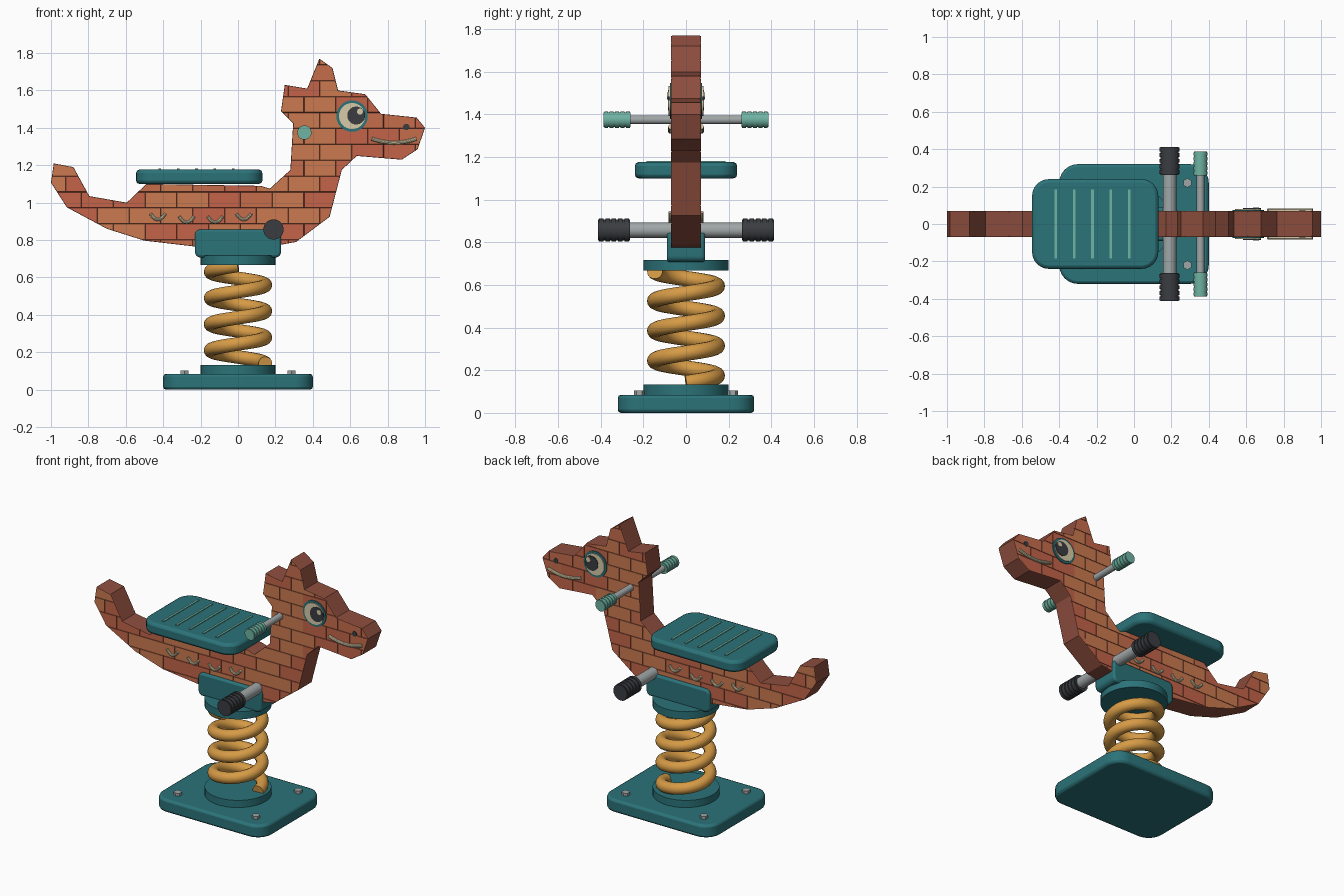
import bpy, bmesh, math, random
from mathutils import Matrix, Vector

if "Cube" in bpy.data.objects:
    bpy.data.objects.remove(bpy.data.objects["Cube"], do_unlink=True)
random.seed(4)


def material(name, hexcode):
    srgb = [int(hexcode[i:i + 2], 16) / 255 for i in (0, 2, 4)]
    lin = [c / 12.92 if c <= 0.04045 else ((c + 0.055) / 1.055) ** 2.4 for c in srgb]
    m = bpy.data.materials.new(name)
    m.use_nodes = True
    m.diffuse_color = (*lin, 1)
    m.node_tree.nodes["Principled BSDF"].inputs["Base Color"].default_value = (*lin, 1)
    return m


BRICK_RED = material("brick red", "C4644A")
BRICK_ORANGE = material("brick orange", "CC7A50")
BRICK_MID = material("brick terracotta", "C66D4C")
MORTAR = material("dark brick edge", "8E4E3E")
TEAL = material("teal", "2B7379")
MINT = material("mint", "6FB3A2")
STEEL = material("steel grey", "A0A6A6")
RUBBER = material("black rubber", "3A3C40")
OCHRE = material("spring ochre", "D69B46")
CREAM = material("cream", "D8CBA8")


def finish(name, bm, mats, smooth=True, mirror=False, bevel=0):
    """Turn a bmesh into an object with its modifiers and shading."""
    mesh = bpy.data.meshes.new(name)
    bm.to_mesh(mesh)
    bm.free()
    for m in mats:
        mesh.materials.append(m)
    ob = bpy.data.objects.new(name, mesh)
    bpy.context.collection.objects.link(ob)
    if bevel:
        mod = ob.modifiers.new("Soft edges", 'BEVEL')
        mod.width, mod.segments = bevel, 2
        mod.limit_method, mod.angle_limit = 'ANGLE', math.radians(40)
    if mirror:
        mod = ob.modifiers.new("Other side", 'MIRROR')
        mod.use_axis = (False, True, False)
        mod.use_clip = False
    if smooth:
        bpy.ops.object.select_all(action='DESELECT')
        ob.select_set(True)
        bpy.context.view_layer.objects.active = ob
        bpy.ops.object.shade_smooth_by_angle(angle=math.radians(35))
    return ob


def add_cylinder(bm, center, radius, depth, along_y=False, sides=32):
    rot = Matrix.Rotation(math.pi / 2, 4, 'X') if along_y else Matrix()
    bmesh.ops.create_cone(bm, cap_ends=True, segments=sides, radius1=radius, radius2=radius,
                          depth=depth, matrix=Matrix.Translation(center) @ rot)


def cylinder(name, center, radius, depth, mat, along_y=False, mirror=False, sides=32, bevel=0):
    bm = bmesh.new()
    add_cylinder(bm, center, radius, depth, along_y, sides)
    return finish(name, bm, [mat], mirror=mirror, bevel=bevel)


def rounded_box(name, low, high, corner, mat, bevel, corner_axis=2):
    """Box with large rounded corners around one axis and softened rims."""
    bm = bmesh.new()
    low, high = Vector(low), Vector(high)
    bmesh.ops.create_cube(bm, size=1, matrix=Matrix.Translation((low + high) / 2)
                          @ Matrix.Diagonal((*(high - low), 1)))
    edges = [e for e in bm.edges
             if abs((e.verts[0].co - e.verts[1].co).normalized()[corner_axis]) > 0.9]
    bmesh.ops.bevel(bm, geom=edges, offset=corner, segments=6, profile=0.5, affect='EDGES')
    return finish(name, bm, [mat], bevel=bevel)


def tube(name, points, radius, mat, mirror=False, rings=10):
    """Round tube swept along a path."""
    bm = bmesh.new()
    pts = [Vector(p) for p in points]
    loops = []
    for i, p in enumerate(pts):
        t = (pts[min(i + 1, len(pts) - 1)] - pts[max(i - 1, 0)]).normalized()
        side = t.cross(Vector((0, 0, 1))).normalized()
        up = side.cross(t)
        angles = [2 * math.pi * k / rings for k in range(rings)]
        loops.append([bm.verts.new(p + radius * (math.cos(a) * side + math.sin(a) * up))
                      for a in angles])
    for a, b in zip(loops, loops[1:]):
        for k in range(rings):
            n = (k + 1) % rings
            bm.faces.new((a[k], a[n], b[n], b[k]))
    bm.faces.new(loops[0])
    bm.faces.new(loops[-1])
    bmesh.ops.recalc_face_normals(bm, faces=bm.faces[:])
    return finish(name, bm, [mat], mirror=mirror)


# Side profile of the animal (x, z), from the tail tip over the back and head
PROFILE = [(-.985, 1.21), (-.88, 1.19), (-.795, 1.035), (-.595, 1.0), (-.49, 1.10),
           (.12, 1.09), (.17, 1.075), (.28, 1.175), (.295, 1.425), (.23, 1.49),
           (.25, 1.63), (.37, 1.61), (.435, 1.77), (.505, 1.72), (.535, 1.6),
           (.68, 1.58), (.765, 1.475), (.955, 1.455), (1.0, 1.4), (.96, 1.285),
           (.875, 1.23), (.635, 1.25), (.555, 1.175), (.49, .925), (.31, .79),
           (.2, .77), (-.225, .765), (-.5, .797), (-.7, .86), (-.915, .975), (-1.0, 1.107)]
CORE_Y = 0.064


def profile_face(bm, y):
    face = bm.faces.new([bm.verts.new((x, y, z)) for x, z in reversed(PROFILE)])
    bm.normal_update()
    if face.normal.y > 0:
        face.normal_flip()
    return face


# Body core, showing as the dark rim
bm = bmesh.new()
face = profile_face(bm, -CORE_Y)
out = bmesh.ops.extrude_face_region(bm, geom=[face], use_keep_orig=True)
bmesh.ops.translate(bm, vec=(0, 2 * CORE_Y, 0),
                    verts=[g for g in out["geom"] if isinstance(g, bmesh.types.BMVert)])
bmesh.ops.recalc_face_normals(bm, faces=bm.faces[:])
finish("body_core", bm, [MORTAR], smooth=False)

# Brick facing: rows, then staggered joints, then raised bricks
ROW, BRICK, Z0 = 0.085, 0.17, 0.632
bm = bmesh.new()
profile_face(bm, -CORE_Y)
for k in range(1, 15):
    bmesh.ops.bisect_plane(bm, geom=bm.verts[:] + bm.edges[:] + bm.faces[:], dist=1e-4,
                           plane_co=(0, 0, Z0 + k * ROW), plane_no=(0, 0, 1))
for row in range(15):
    for j in range(-7, 8):
        faces = [f for f in bm.faces
                 if int((f.calc_center_median().z - Z0) / ROW) == row]
        geom = faces + list({e for f in faces for e in f.edges}) \
            + list({v for f in faces for v in f.verts})
        bmesh.ops.bisect_plane(bm, geom=geom, dist=1e-4, plane_no=(1, 0, 0),
                               plane_co=(j * BRICK + (row % 2) * BRICK / 2 + 0.013, 0, 0))
bricks = bm.faces[:]
for f in bricks:
    f.material_index = random.choice((0, 0, 1, 1, 2))
joints = bmesh.ops.inset_individual(bm, faces=bricks, thickness=0.0015, depth=0.006,
                                    use_even_offset=True)
for f in joints["faces"]:
    f.material_index = 3
finish("brick_facing", bm, [BRICK_RED, BRICK_ORANGE, BRICK_MID, MORTAR],
       smooth=False, mirror=True)

# Ground plate, bolts and spring
rounded_box("base_plate", (-.4, -.32, 0), (.4, .32, .085), .1, TEAL, .015)
bm = bmesh.new()
for x in (-.285, .285):
    for y in (-.22, .22):
        add_cylinder(bm, (x, y, .092), .025, .024, sides=6)
finish("base_bolts", bm, [STEEL], smooth=False)
cylinder("lower_spring_cap", (0, 0, .105), .2, .055, TEAL, sides=48)
cylinder("upper_spring_cap", (0, 0, .692), .2, .05, TEAL, sides=48)
TURNS, STEPS = 3.75, 150
coil = []
for i in range(STEPS + 1):
    a = 2 * math.pi * TURNS * i / STEPS
    coil.append((.146 * math.cos(a), .146 * math.sin(a), .14 + .525 * i / STEPS))
tube("spring", coil, .037, OCHRE, rings=14)

# Mounting block and seat
rounded_box("mounting_block", (-.23, -.09, .707), (.23, .09, .857), .03, TEAL, .012, 1)
rounded_box("seat", (-.545, -.24, 1.1), (.13, .24, 1.177), .09, TEAL, .018)
bm = bmesh.new()
for i in range(5):
    bmesh.ops.create_cube(bm, size=1, matrix=Matrix.Translation((-.418 + i * .098, 0, 1.178))
                          @ Matrix.Diagonal((.014, .37, .008, 1)))
finish("seat_slats", bm, [MINT], smooth=False)


def bar_with_grips(name, x, z, rod, grip, inner, outer, mat):
    """Cross bar with a ribbed grip on each end."""
    cylinder(name + "_bar", (x, 0, z), rod, 2 * outer - .04, STEEL, along_y=True)
    bm = bmesh.new()
    length = outer - inner
    add_cylinder(bm, (x, (inner + outer) / 2, z), grip * .91, length, True)
    for i in range(5):
        y = inner + length * (i + .5) / 5
        add_cylinder(bm, (x, y, z), grip, length * .14, True)
    finish(name + "_grips", bm, [mat], mirror=True)


bar_with_grips("foot_rest", .19, .857, .036, .054, .263, .413, RUBBER)
bar_with_grips("handle", .355, 1.375, .021, .038, .26, .387, MINT)

# Eyes, stacked as thin discs, and nostrils
for name, x, z, r, y, mat in (("eye_rims", .61, 1.463, .084, .076, TEAL),
                              ("eye_whites", .61, 1.463, .07, .081, CREAM),
                              ("pupils", .632, 1.466, .048, .085, RUBBER),
                              ("eye_glints", .652, 1.487, .016, .088, CREAM),
                              ("nostrils", .9, 1.405, .017, .073, RUBBER)):
    cylinder(name, (x, y - .005, z), r, .01, mat, along_y=True, mirror=True)


# Curved mouth and belly scale marks
def arc(x, z, half, sag, tilt=0):
    pts = []
    for i in range(13):
        t = i / 6 - 1
        pts.append((x + t * half, .073, z - sag * (1 - t * t) + tilt * t))
    return pts


tube("mouth", arc(.835, 1.342, .12, .022), .011, CREAM, mirror=True)
for i in range(4):
    z = .942 if i in (0, 3) else .927
    tube(f"scale_mark_{i + 1}", arc(-.428 + i * .153, z, .04, .032), .009, CREAM, mirror=True)
